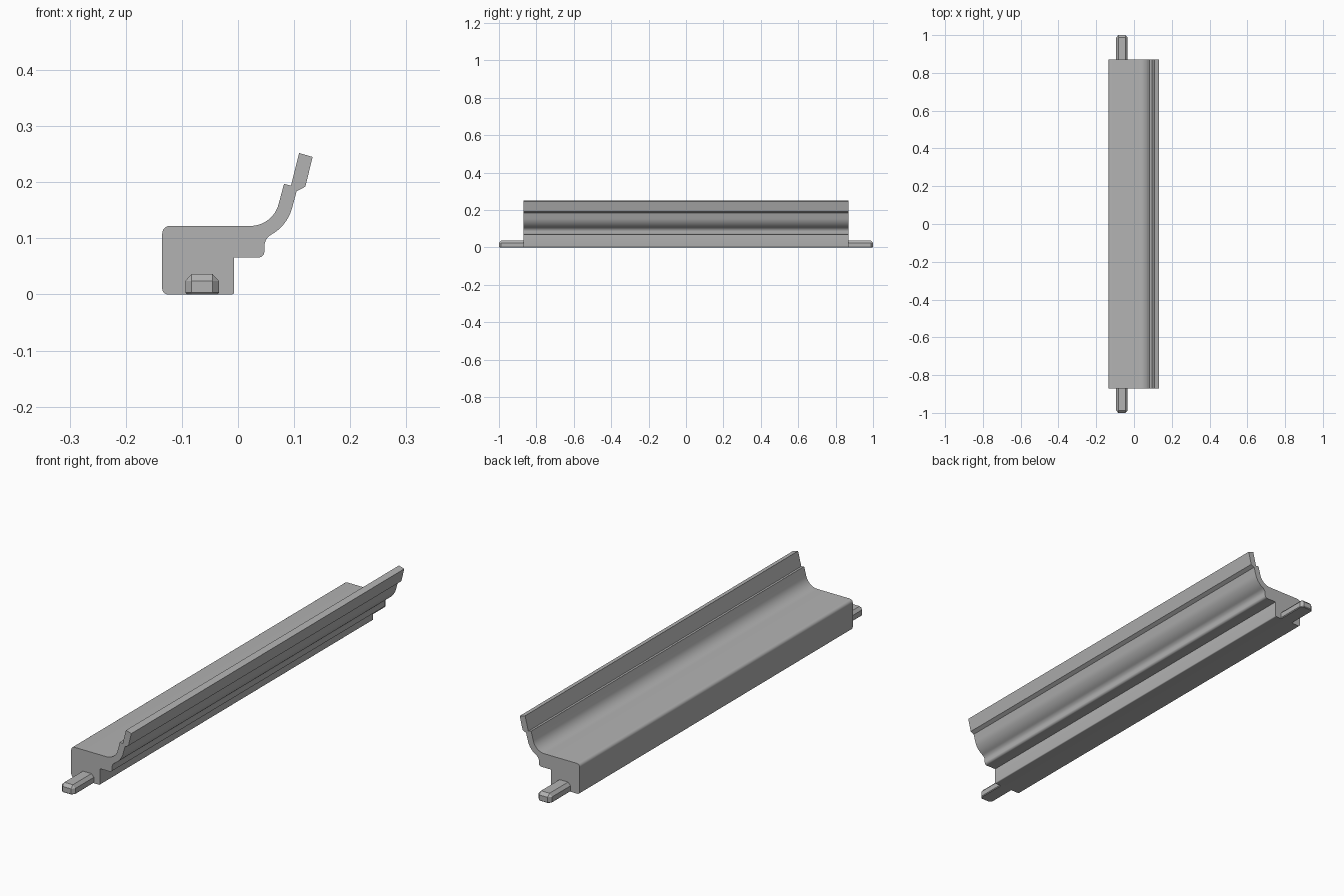
import bpy, bmesh, math

if "Cube" in bpy.data.objects:
    bpy.data.objects.remove(bpy.data.objects["Cube"])

HALF = 0.87   # half length of the moulding

grey = bpy.data.materials.new("plain_grey")
grey.diffuse_color = (0.45, 0.45, 0.45, 1)
grey.use_nodes = True
grey.node_tree.nodes["Principled BSDF"].inputs["Base Color"].default_value = grey.diffuse_color


def finish(name, bm):
    bmesh.ops.recalc_face_normals(bm, faces=bm.faces)
    me = bpy.data.meshes.new(name)
    bm.to_mesh(me)
    bm.free()
    me.materials.append(grey)
    ob = bpy.data.objects.new(name, me)
    bpy.context.collection.objects.link(ob)
    return ob


def arc(cx, cz, r, a0, a1, n):
    """Points on an arc, angles in degrees."""
    angles = [math.radians(a0 + (a1 - a0) * i / n) for i in range(n + 1)]
    return [(cx + r * math.cos(a), cz + r * math.sin(a)) for a in angles]


# Rail cross-section, counter-clockwise from the bottom left corner
profile = (
    arc(-0.125, 0.010, 0.010, 180, 270, 6)         # bottom left corner
    + arc(-0.011, 0.004, 0.004, 270, 360, 4)       # bottom right corner
    + [(-0.007, 0.066)]                            # step under the lip
    + arc(0.037, 0.076, 0.010, 270, 360, 6)        # lip corner
    + arc(0.072, 0.085, 0.025, 180, 119.4, 8)      # hollow above the lip
    + arc(0.022, 0.174, 0.077, -60.6, -15, 12)[1:] # outside of the sweep
    + [(0.1045, 0.184), (0.120, 0.192), (0.133, 0.245),
       (0.109, 0.252), (0.0945, 0.194), (0.082, 0.197)]  # offset top flange
    + arc(0.022, 0.174, 0.052, -15, -90, 16)       # inside of the sweep
    + arc(-0.122, 0.109, 0.013, 90, 180, 6)        # top left corner
)

bm = bmesh.new()
face = bm.faces.new([bm.verts.new((x, -HALF, z)) for x, z in profile])
ext = bmesh.ops.extrude_face_region(bm, geom=[face])
bmesh.ops.translate(bm, vec=(0, 2 * HALF, 0),
                    verts=[v for v in ext["geom"] if isinstance(v, bmesh.types.BMVert)])
rail = finish("rail", bm)
bpy.context.view_layer.objects.active = rail
rail.select_set(True)
bpy.ops.object.shade_smooth_by_angle(angle=math.radians(25))

# Chamfered end pegs: hull of a few nested boxes (half width, tip y, z levels)
PEG_X = -0.064
BOXES = [(0.030, 0.988, (0.003, 0.024)),   # sides
         (0.019, 1.000, (0.003, 0.024)),   # tip
         (0.019, 0.988, (0.036,)),         # top
         (0.027, 0.986, (0.0,)),           # underside
         (0.018, 0.997, (0.0,))]
for name, side in (("front_peg", -1), ("back_peg", 1)):
    bm = bmesh.new()
    for w, tip, levels in BOXES:
        for z in levels:
            for x in (-w, w):
                for y in (HALF - 0.01, tip):
                    bm.verts.new((PEG_X + x, side * y, z))
    hull = bmesh.ops.convex_hull(bm, input=bm.verts)
    loose = set(hull["geom_interior"]) | set(hull["geom_unused"])
    bmesh.ops.delete(bm, geom=[v for v in loose if isinstance(v, bmesh.types.BMVert)],
                     context='VERTS')
    bmesh.ops.dissolve_limit(bm, angle_limit=0.01, verts=bm.verts, edges=bm.edges)
    finish(name, bm)
